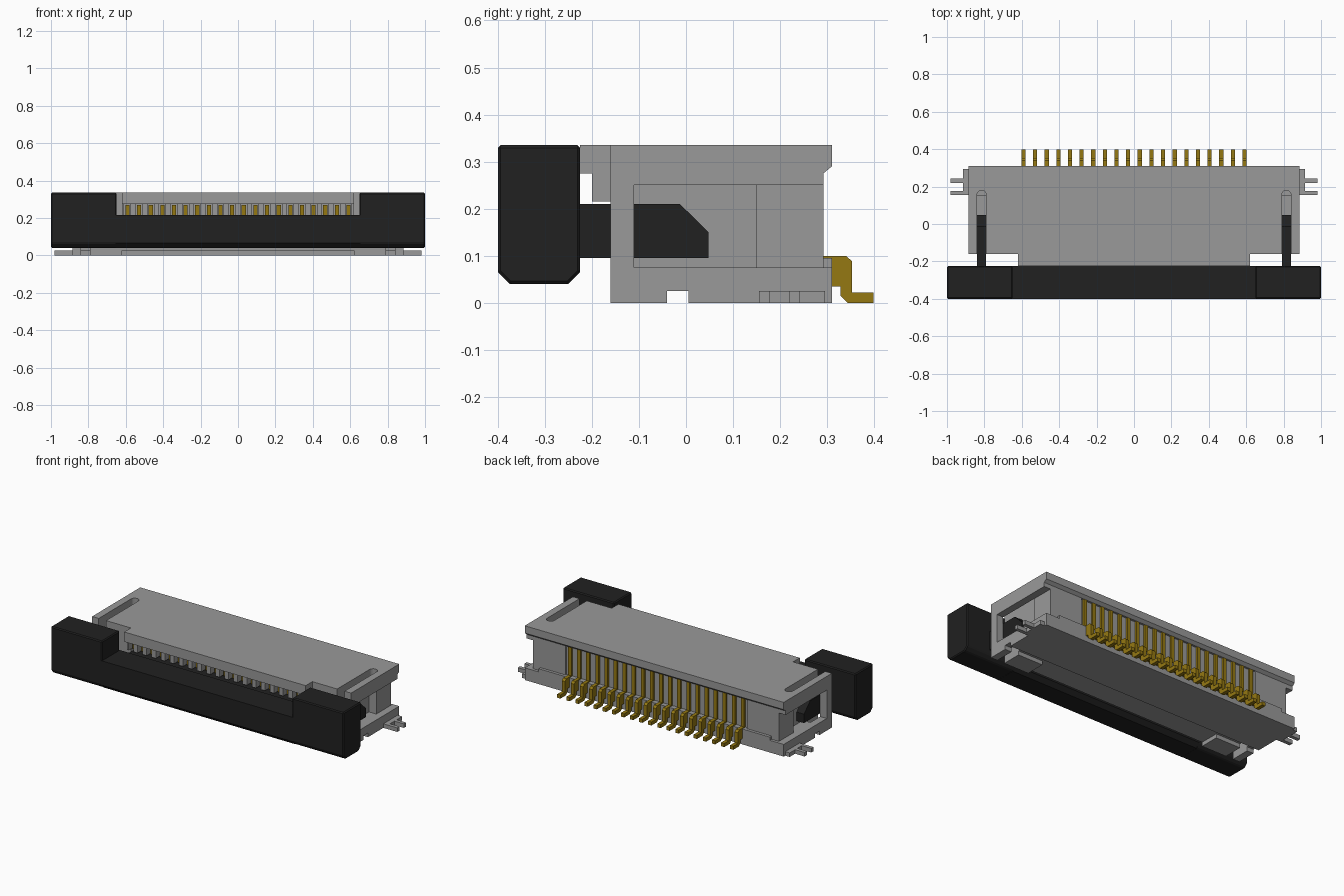
import bpy, bmesh, math

cube = bpy.data.objects.get("Cube")
if cube:
    bpy.data.objects.remove(cube, do_unlink=True)


def material(name, rgb):
    m = bpy.data.materials.new(name)
    m.use_nodes = True
    m.diffuse_color = (*rgb, 1)
    m.node_tree.nodes["Principled BSDF"].inputs["Base Color"].default_value = (*rgb, 1)
    return m


GREY = material("housing grey", (0.32, 0.32, 0.32))
BLACK = material("actuator black", (0.015, 0.015, 0.015))
GOLD = material("contact gold", (0.30, 0.19, 0.006))


def finish(name, bm, mat):
    bmesh.ops.recalc_face_normals(bm, faces=bm.faces)
    me = bpy.data.meshes.new(name)
    bm.to_mesh(me)
    bm.free()
    me.materials.append(mat)
    ob = bpy.data.objects.new(name, me)
    bpy.context.collection.objects.link(ob)
    return ob


def extrude(bm, pts, vec):
    face = bm.faces.new([bm.verts.new(p) for p in pts])
    new = bmesh.ops.extrude_face_region(bm, geom=[face])["geom"]
    bmesh.ops.translate(bm, vec=vec, verts=[v for v in new if isinstance(v, bmesh.types.BMVert)])


def prism(name, profile, spans, mat):
    """Extrude a (y, z) profile along x over each span."""
    bm = bmesh.new()
    for a, b in spans:
        extrude(bm, [(a, y, z) for y, z in profile], (b - a, 0, 0))
    return finish(name, bm, mat)


def block(name, x, y, z, mat=GREY):
    """Box over one x span; a positive span is also built mirrored."""
    spans = [x] if x[0] < 0 else [x, (-x[1], -x[0])]
    return prism(name, [(y[0], z[0]), (y[1], z[0]), (y[1], z[1]), (y[0], z[1])], spans, mat)


def bevel(ob, w):
    m = ob.modifiers.new("edge_bevel", "BEVEL")
    m.width, m.segments, m.limit_method = w, 1, "ANGLE"


# Roof plate: front tongue and two round-ended arm slots
half = [(0.62, -0.225), (0.62, -0.16), (0.79, -0.16)]
half += [(0.815 - 0.025 * math.cos(a), 0.155 + 0.025 * math.sin(a))
         for a in [math.pi * i / 10 for i in range(11)]]
half += [(0.84, -0.16), (0.885, -0.16), (0.885, 0.285)]
outline = half + [(-x, y) for x, y in reversed(half)]
bm = bmesh.new()
extrude(bm, [(x, y, 0.275) for x, y in outline], (0, 0, 0.06))
finish("roof", bm, GREY)
prism("roof_rear_lip", [(0.285, 0.275), (0.292, 0.275), (0.31, 0.29), (0.31, 0.335), (0.285, 0.335)],
      [(-0.885, 0.885)], GREY)

# Housing core around the cable cavity
block("cavity_floor", (-0.62, 0.62), (-0.16, 0.28), (0.025, 0.075))
block("cavity_back_wall", (-0.62, 0.62), (0.10, 0.28), (0.075, 0.275))
block("cheek", (0.62, 0.79), (-0.16, 0.28), (0.025, 0.275))
block("cheek_foot", (0.62, 0.79), (-0.16, -0.04), (0.0, 0.025))
block("rear_corner", (0.62, 0.84), (0.15, 0.292), (0.035, 0.275))
block("rear_flange", (-0.79, 0.79), (0.28, 0.31), (0.035, 0.095))

# End frames with open side windows
block("frame_top_rail", (0.84, 0.885), (-0.16, 0.292), (0.25, 0.275))
block("frame_front_post", (0.84, 0.885), (-0.16, -0.11), (0.075, 0.25))
block("frame_bottom_rail", (0.84, 0.885), (-0.16, 0.31), (0.025, 0.075))
block("frame_foot", (0.84, 0.885), (-0.16, -0.04), (0.0, 0.025))
block("arm_channel_floor", (0.79, 0.84), (-0.015, 0.31), (0.025, 0.075))

# Base plate and solder tabs
block("base_plate", (-0.885, 0.885), (0.005, 0.31), (0.0, 0.035))
block("solder_tab", (0.885, 0.915), (0.155, 0.295), (0.0, 0.025))
for y in (0.155, 0.22):
    block("solder_prong", (0.915, 0.98), (y, y + 0.022), (0.0, 0.025))

# Contacts: inner beam, rear riser and soldered foot
xs = [-0.591 + 0.0622 * i for i in range(20)]
spans = [(x - 0.011, x + 0.011) for x in xs]
prism("contact_beams", [(-0.17, 0.215), (0.12, 0.215), (0.12, 0.268), (-0.17, 0.268)], spans, GOLD)
prism("contact_legs", [(0.275, 0.275), (0.292, 0.275), (0.292, 0.10), (0.34, 0.10), (0.353, 0.088),
                       (0.353, 0.022), (0.398, 0.022), (0.398, 0.0), (0.343, 0.0), (0.328, 0.015),
                       (0.328, 0.035), (0.275, 0.035)], spans, GOLD)

# Comb ribs between contacts
ribs = [(x + 0.017, x + 0.045) for x in [xs[0] - 0.0622] + xs]
ribs = [(max(a, -0.62), min(b, 0.62)) for a, b in ribs]
prism("comb_ribs", [(-0.20, 0.215), (0.11, 0.215), (0.11, 0.275), (-0.20, 0.275)], ribs, GREY)

# Sliding actuator: low bar, raised ends, tongue and locking arms
def bar(top):
    return [(-0.375, 0.04), (-0.25, 0.04), (-0.225, 0.065), (-0.225, top), (-0.40, top), (-0.40, 0.065)]


prism("actuator_bar", bar(0.215), [(-0.655, 0.655)], BLACK)
bevel(prism("actuator_end", bar(0.335), [(-1, -0.65), (0.65, 1)], BLACK), 0.006)
block("actuator_tongue", (-0.60, 0.60), (-0.225, -0.02), (0.11, 0.205), BLACK)
prism("actuator_arm", [(-0.23, 0.095), (0.048, 0.095), (0.048, 0.15), (-0.013, 0.21), (-0.23, 0.21)],
      [(-0.84, -0.79), (0.79, 0.84)], BLACK)
